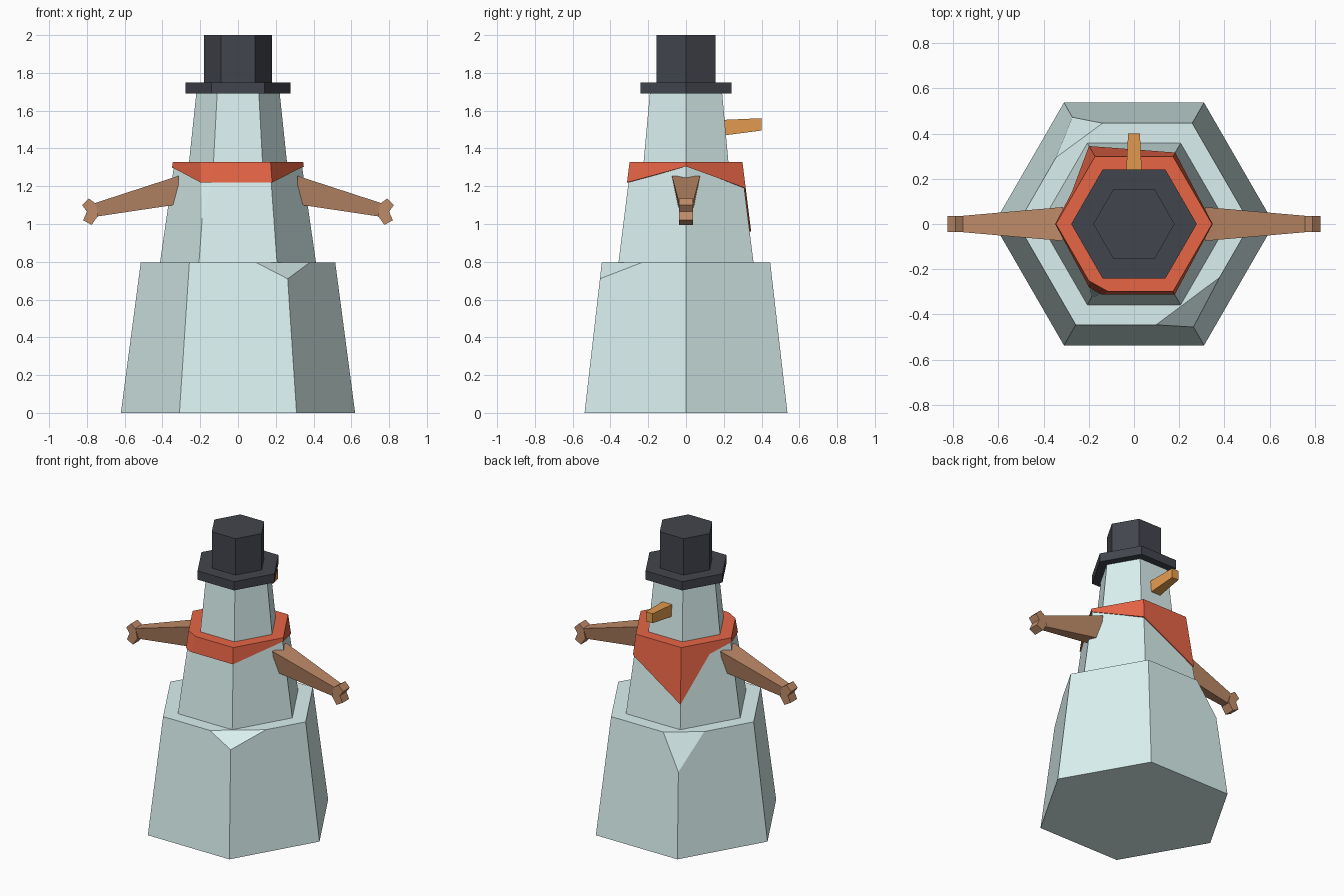
import bpy, bmesh, math
from mathutils import Vector

if "Cube" in bpy.data.objects:
    bpy.data.objects.remove(bpy.data.objects["Cube"])


def material(name, rgb):
    m = bpy.data.materials.new(name)
    m.diffuse_color = (*rgb, 1)
    m.use_nodes = True
    m.node_tree.nodes["Principled BSDF"].inputs["Base Color"].default_value = m.diffuse_color
    return m


SNOW = material("snow", (0.70, 0.88, 0.87))
BLACK = material("felt", (0.055, 0.06, 0.075))
RED = material("cloth", (0.80, 0.13, 0.06))
WOOD = material("wood", (0.52, 0.26, 0.14))
ORANGE = material("carrot", (0.78, 0.33, 0.08))


def hex_point(u, r, z):
    """Point on a hexagon outline; u = corner index plus fraction along the next side."""
    i = math.floor(u)
    a, b = (Vector((r * math.cos(k * math.pi / 3), r * math.sin(k * math.pi / 3), z))
            for k in (i, i + 1))
    return a.lerp(b, u - i)


def finish(bm, name, mat):
    bmesh.ops.recalc_face_normals(bm, faces=bm.faces)
    me = bpy.data.meshes.new(name)
    bm.to_mesh(me)
    bm.free()
    me.materials.append(mat)
    ob = bpy.data.objects.new(name, me)
    bpy.context.collection.objects.link(ob)
    return ob


def loft(bm, ring_a, ring_b):
    """Closed solid between two rings of equal length."""
    a = [bm.verts.new(p) for p in ring_a]
    b = [bm.verts.new(p) for p in ring_b]
    n = len(a)
    for i in range(n):
        j = (i + 1) % n
        bm.faces.new((a[i], a[j], b[j], b[i]))
    bm.faces.new(a[::-1])
    bm.faces.new(b)


def hex_block(name, mat, r0, z0, r1, z1, chips=()):
    """Tapered hexagonal block with optional corners sliced off the top."""
    bm = bmesh.new()
    loft(bm, [hex_point(i, r0, z0) for i in range(6)],
         [hex_point(i, r1, z1) for i in range(6)])
    for before, corner, after, z in chips:
        r = r0 + (r1 - r0) * (z - z0) / (z1 - z0)
        p, q = hex_point(before, r1, z1), hex_point(after, r1, z1)
        s = hex_point(corner, r, z)
        no = (q - p).cross(s - p).normalized()
        if no.dot(p - Vector((0, 0, (z0 + z1) / 2))) < 0:
            no = -no
        cut = bmesh.ops.bisect_plane(bm, geom=bm.verts[:] + bm.edges[:] + bm.faces[:],
                                     dist=1e-5, plane_co=p, plane_no=no, clear_outer=True)
        edges = [e for e in cut["geom_cut"] if isinstance(e, bmesh.types.BMEdge)]
        bmesh.ops.contextual_create(bm, geom=edges)
    return finish(bm, name, mat)


# Body tiers, with a few chipped corners
hex_block("lower_body", SNOW, 0.62, 0, 0.515, 0.795,
          [(4.69, 5, 5.47, 0.71), (1.77, 2, 2.34, 0.565)])
hex_block("middle_body", SNOW, 0.413, 0.795, 0.337, 1.32, [(3.84, 4, 4.17, 1.03)])
hex_block("head", SNOW, 0.26, 1.32, 0.22, 1.70)

# Hat
hex_block("hat_brim", BLACK, 0.278, 1.69, 0.278, 1.75)
hex_block("hat_crown", BLACK, 0.18, 1.74, 0.18, 2.0)

# Scarf: a collar whose lower edge drops to a point at the back left corner
SCARF_TOP = 1.328
bm = bmesh.new()
rows = []
for u_top, u_low, z in [(0, 0, 1.305), (1, 1, 1.19), (2, 2, 0.96), (2.55, 2.55, 1.25),
                        (3, 3, 1.30), (3.84, 3.9, 1.22), (4.17, 4.1, 1.22), (5, 5, 1.22)]:
    r = 0.345 + (SCARF_TOP - z) * 0.145
    rows.append([bm.verts.new(p) for p in (
        hex_point(u_low, r - 0.02, z), hex_point(u_low, r, z),
        hex_point(u_top, 0.345, SCARF_TOP), hex_point(u_top, 0.25, SCARF_TOP))])
for i, a in enumerate(rows):
    b = rows[(i + 1) % len(rows)]
    for k in range(3):
        bm.faces.new((a[k], b[k], b[k + 1], a[k + 1]))
finish(bm, "scarf", RED)

# Nose
bm = bmesh.new()
loft(bm, [(x, 0.17, z) for x, z in ((-.038, 1.465), (.038, 1.465), (.038, 1.55), (-.038, 1.55))],
     [(x, 0.40, z) for x, z in ((-.026, 1.495), (.026, 1.495), (.026, 1.56), (-.026, 1.56))])
finish(bm, "nose", ORANGE)


# Arms with forked hands, mirrored left and right
def arm(name, s):
    bm = bmesh.new()
    loft(bm, [(s * .31, -.045, 1.105), (s * .31, .045, 1.105),
              (s * .315, .075, 1.255), (s * .315, -.075, 1.255)],
         [(s * .745, -.025, 1.04), (s * .745, .025, 1.04),
          (s * .76, .036, 1.11), (s * .76, -.036, 1.11)])
    hand = [(.74, 1.045), (.775, .995), (.82, 1.02), (.80, 1.065),
            (.825, 1.10), (.79, 1.135), (.755, 1.11)]
    loft(bm, [(s * x, -.036, z) for x, z in hand], [(s * x, .036, z) for x, z in hand])
    finish(bm, name, WOOD)


arm("right_arm", 1)
arm("left_arm", -1)
